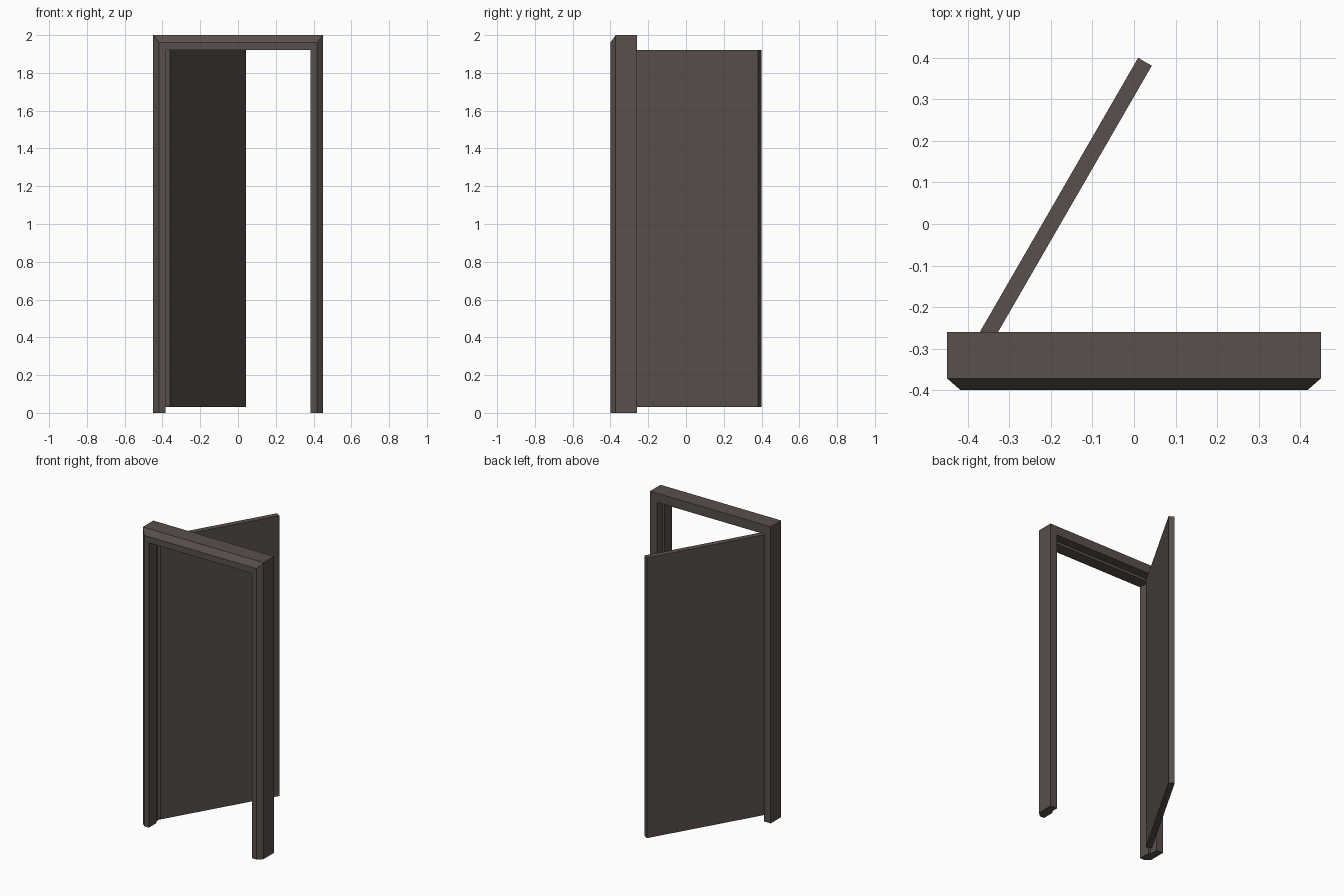
import bpy, bmesh, math
from mathutils import Vector, Matrix

if "Cube" in bpy.data.objects:
    bpy.data.objects.remove(bpy.data.objects["Cube"])

wood = bpy.data.materials.new("dark_brown")
wood.diffuse_color = (0.10, 0.08, 0.07, 1)
wood.use_nodes = True
wood.node_tree.nodes["Principled BSDF"].inputs["Base Color"].default_value = wood.diffuse_color


def finish(bm, name):
    bmesh.ops.recalc_face_normals(bm, faces=bm.faces)
    me = bpy.data.meshes.new(name)
    bm.to_mesh(me)
    bm.free()
    me.materials.append(wood)
    ob = bpy.data.objects.new(name, me)
    bpy.context.collection.objects.link(ob)
    return ob


# Door frame: stepped, chamfered profile swept with mitred corners
# each point: inset from side, inset from top, depth y
profile = [(0, 0, -0.26), (0, 0, -0.372), (0.032, 0.038, -0.40),
           (0.065, 0.08, -0.40), (0.065, 0.08, -0.32),
           (0.05, 0.062, -0.32), (0.05, 0.062, -0.26)]
stations = [(-1, False), (-1, True), (1, True), (1, False)]
bm = bmesh.new()
rings = [[bm.verts.new((side * (0.45 - dx), y, 2 - dz if top else 0))
          for dx, dz, y in profile] for side, top in stations]
n = len(profile)
for a, b in zip(rings, rings[1:]):
    for i in range(n):
        j = (i + 1) % n
        bm.faces.new((a[i], a[j], b[j], b[i]))
bm.faces.new(rings[0])
bm.faces.new(rings[-1])
finish(bm, "door_frame")

# Door leaf: plain slab swung open by 60 degrees about the hinge corner
width, thick, bottom, top = 0.804, 0.038, 0.03, 1.92
bm = bmesh.new()
bmesh.ops.create_cube(bm, size=1)
for v in bm.verts:
    v.co = Vector(((v.co.x + 0.5) * width, (v.co.y - 0.5) * thick,
                   bottom + (v.co.z + 0.5) * (top - bottom)))
leaf = finish(bm, "door_leaf")
leaf.matrix_world = (Matrix.Translation((-0.392, -0.296, 0))
                     @ Matrix.Rotation(math.radians(60), 4, 'Z'))
